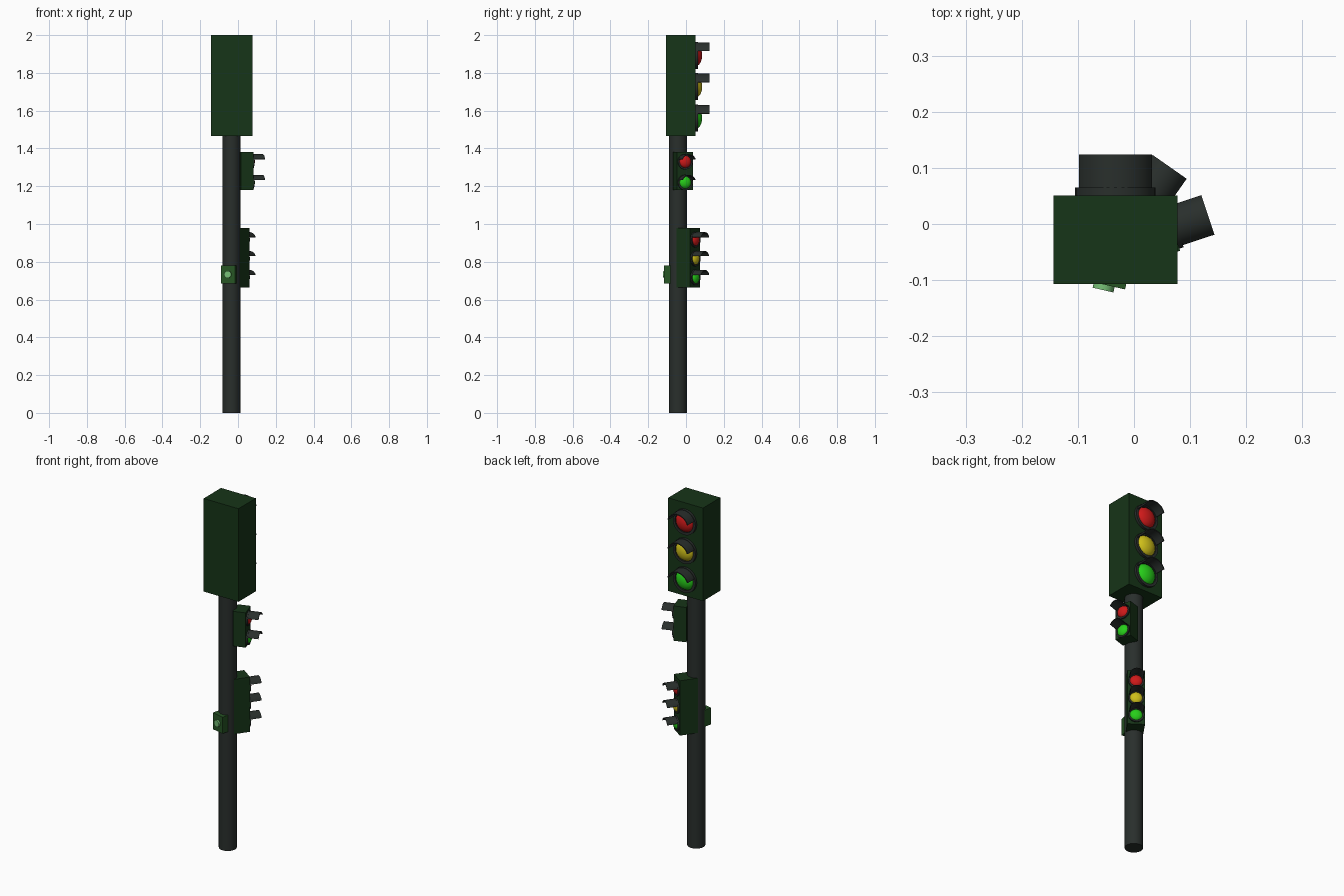
import bpy, bmesh
from math import radians, sin, cos, pi
from mathutils import Matrix, Vector

if "Cube" in bpy.data.objects:
    bpy.data.objects.remove(bpy.data.objects["Cube"])


def material(name, rgb):
    m = bpy.data.materials.new(name)
    m.diffuse_color = (*rgb, 1)
    m.use_nodes = True
    m.node_tree.nodes["Principled BSDF"].inputs["Base Color"].default_value = m.diffuse_color
    return m


HOUSING = material("dark_green", (0.008, 0.035, 0.009))
METAL = material("charcoal", (0.022, 0.028, 0.025))
RED = material("red_lens", (0.62, 0.01, 0.01))
YELLOW = material("yellow_lens", (0.62, 0.52, 0.01))
GREEN = material("green_lens", (0.02, 0.62, 0.01))
BOX_GREEN = material("mid_green", (0.02, 0.09, 0.018))
BUTTON = material("pale_green", (0.18, 0.52, 0.18))


def finish(name, bm, mat, frame=Matrix(), smooth=True):
    bmesh.ops.recalc_face_normals(bm, faces=bm.faces)
    bm.transform(frame)
    me = bpy.data.meshes.new(name)
    bm.to_mesh(me)
    bm.free()
    ob = bpy.data.objects.new(name, me)
    bpy.context.collection.objects.link(ob)
    me.materials.append(mat)
    if smooth:
        bpy.ops.object.select_all(action='DESELECT')
        ob.select_set(True)
        bpy.context.view_layer.objects.active = ob
        bpy.ops.object.shade_smooth_by_angle(angle=radians(35))
    return ob


def box(name, size, centre, mat, frame=Matrix()):
    bm = bmesh.new()
    bmesh.ops.create_cube(bm, size=1)
    bm.transform(Matrix.Translation(centre) @ Matrix.Diagonal((*size, 1)))
    return finish(name, bm, mat, frame, False)


def cylinder(name, r, depth, mat, frame):
    bm = bmesh.new()
    bmesh.ops.create_cone(bm, cap_ends=True, segments=32, radius1=r, radius2=r, depth=depth)
    return finish(name, bm, mat, frame)


def arc_shell(name, r_out, r_in, y0, y1, start, end, z, mat, frame):
    """Curved sheet along local y: a full ring, or an open hood."""
    bm = bmesh.new()
    full = end - start >= 360
    n = 32 if full else 20
    rows = []
    for i in range(n if full else n + 1):
        a = radians(start + (end - start) * i / n)
        rows.append([bm.verts.new((r * cos(a), y, z + r * sin(a)))
                     for r, y in ((r_out, y0), (r_out, y1), (r_in, y1), (r_in, y0))])
    for i in range(n):
        p, q = rows[i], rows[(i + 1) % len(rows)]
        for k in range(4):
            bm.faces.new((p[k], p[(k + 1) % 4], q[(k + 1) % 4], q[k]))
    if not full:
        bm.faces.new(rows[0])
        bm.faces.new(rows[-1])
    return finish(name, bm, mat, frame)


def lens(name, r, bulge, z, mat, frame):
    """Front half of a flattened sphere, bulging along local +y."""
    bm = bmesh.new()
    bmesh.ops.create_uvsphere(bm, u_segments=32, v_segments=16, radius=1)
    bmesh.ops.delete(bm, geom=[v for v in bm.verts if v.co.z < -0.01], context='VERTS')
    bm.transform(Matrix.Translation((0, 0, z)) @ Matrix.Rotation(-pi / 2, 4, 'X')
                 @ Matrix.Diagonal((r, r, bulge, 1)))
    return finish(name, bm, mat, frame)


def facing(x, y, angle):
    """Frame at a face centre whose local +y points along the given heading."""
    return Matrix.Translation((x, y, 0)) @ Matrix.Rotation(radians(angle - 90), 4, 'Z')


def signal(name, frame, width, depth, z0, z1, r, hood, lamps):
    box(name + "_housing", (width, depth, z1 - z0), (0, -depth / 2, (z0 + z1) / 2), HOUSING, frame)
    for label, z, mat in lamps:
        part = f"{name}_{label}"
        arc_shell(part + "_ring", r * 1.04, r * 0.83, -0.001, r * 0.2, 0, 360, z, METAL, frame)
        arc_shell(part + "_visor", r, r * 0.92, 0, hood, 20, 160, z, METAL, frame)
        lens(part + "_lens", r * 0.83, r * 0.5, z, mat, frame)


# pole
cylinder("pole", 0.047, 1.47, METAL, Matrix.Translation((-0.035, -0.043, 0.735)))

# large traffic signal, facing the back
signal("main_signal", facing(-0.033, 0.051, 90), 0.221, 0.158, 1.465, 2.0, 0.069, 0.073,
       [("red", 1.893, RED), ("yellow", 1.727, YELLOW), ("green", 1.561, GREEN)])

# two-lamp pedestrian signal on the right
signal("pedestrian_signal", facing(0.068, -0.005, 18.4), 0.09, 0.07, 1.18, 1.38, 0.0395, 0.067,
       [("red", 1.33, RED), ("green", 1.22, GREEN)])

# small three-lamp repeater signal, back right
signal("repeater_signal", facing(0.025, 0.047, 55), 0.09, 0.1, 0.665, 0.98, 0.0395, 0.067,
       [("red", 0.917, RED), ("yellow", 0.817, YELLOW), ("green", 0.717, GREEN)])

# push button box on the front
push = facing(-0.053, -0.108, 257)
box("button_box", (0.076, 0.05, 0.095), (0, -0.025, 0.733), BOX_GREEN, push)
cylinder("push_button", 0.019, 0.016, BUTTON,
         push @ Matrix.Translation((0, 0.002, 0.733)) @ Matrix.Rotation(pi / 2, 4, 'X'))
